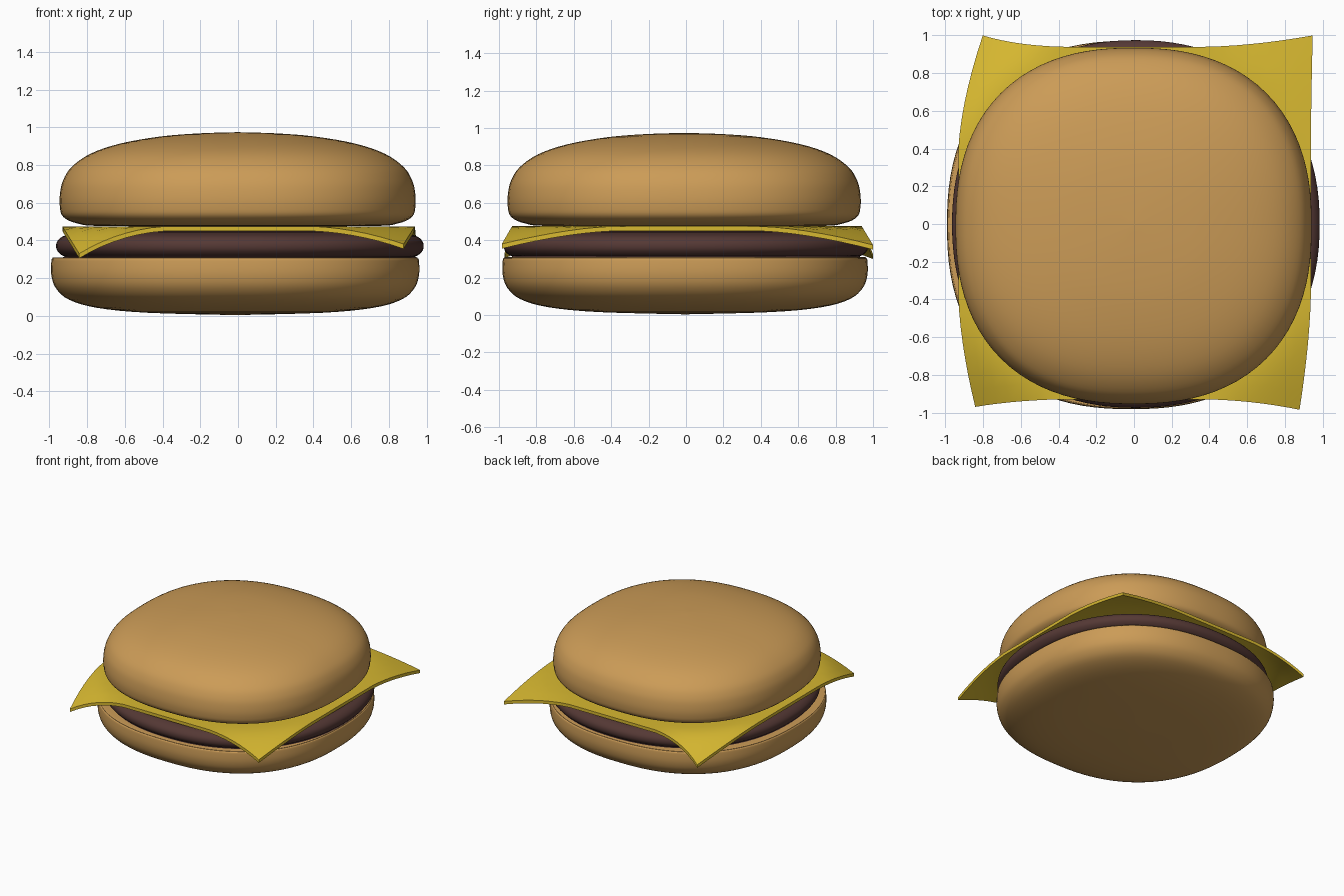
import bpy, bmesh, math
from mathutils import Vector

if "Cube" in bpy.data.objects:
    bpy.data.objects.remove(bpy.data.objects["Cube"])


def material(name, rgb):
    m = bpy.data.materials.new(name)
    m.diffuse_color = (*rgb, 1)
    m.use_nodes = True
    m.node_tree.nodes["Principled BSDF"].inputs["Base Color"].default_value = m.diffuse_color
    return m


def finish(bm, name, mat, angle):
    bmesh.ops.recalc_face_normals(bm, faces=bm.faces)
    me = bpy.data.meshes.new(name)
    bm.to_mesh(me)
    bm.free()
    ob = bpy.data.objects.new(name, me)
    bpy.context.collection.objects.link(ob)
    me.materials.append(mat)
    bpy.ops.object.select_all(action='DESELECT')
    ob.select_set(True)
    bpy.context.view_layer.objects.active = ob
    bpy.ops.object.shade_smooth_by_angle(angle=math.radians(angle))


def smooth_profile(pts, steps=4):
    # Catmull-Rom curve through the profile points
    p = [Vector(q) for q in [pts[0]] + pts + [pts[-1]]]
    out = []
    for a, b, c, d in zip(p, p[1:], p[2:], p[3:]):
        for i in range(steps):
            t = i / steps
            out.append(0.5 * (2 * b + (c - a) * t + (2 * a - 5 * b + 4 * c - d) * t * t
                              + (3 * b - a - 3 * c + d) * t ** 3))
    return out + [p[-1]]


def rounded_disc(name, pts, centre, power, mat, segs=96):
    # profile swept around a slightly squared circle
    bm = bmesh.new()
    prof = smooth_profile(pts)
    rings = []
    for r, z in prof[1:-1]:
        ring = []
        for i in range(segs):
            a = 2 * math.pi * i / segs
            c, s = math.cos(a), math.sin(a)
            k = r / (abs(c) ** power + abs(s) ** power) ** (1 / power)
            ring.append(bm.verts.new((centre[0] + k * c, centre[1] + k * s, z)))
        rings.append(ring)
    for lo, hi in zip(rings, rings[1:]):
        for i in range(segs):
            j = (i + 1) % segs
            bm.faces.new((lo[i], lo[j], hi[j], hi[i]))
    for ring, z in ((rings[0], prof[0].y), (rings[-1], prof[-1].y)):
        tip = bm.verts.new((*centre, z))
        for i in range(segs):
            bm.faces.new((ring[i], ring[(i + 1) % segs], tip))
    finish(bm, name, mat, 50)


bread = material("bread", (0.60, 0.33, 0.095))
meat = material("meat", (0.09, 0.04, 0.035))
yellow = material("cheese_yellow", (0.68, 0.48, 0.03))

# Bottom bun
rounded_disc("bottom_bun",
             [(0, 0.004), (0.46, 0.016), (0.73, 0.042), (0.88, 0.085), (0.95, 0.145), (0.975, 0.215),
              (0.975, 0.29), (0.968, 0.305), (0.95, 0.31), (0.8, 0.31), (0, 0.31)],
             (-0.015, -0.005), 2.36, bread)

# Patty
rounded_disc("patty",
             [(0, 0.308), (0.85, 0.308), (0.93, 0.315), (0.965, 0.34), (0.975, 0.37), (0.965, 0.4),
              (0.93, 0.425), (0.85, 0.44), (0.7, 0.448), (0, 0.45)],
             (0.01, 0), 2.2, meat)

# Top bun
rounded_disc("top_bun",
             [(0, 0.475), (0.7, 0.476), (0.85, 0.49), (0.925, 0.525), (0.943, 0.58), (0.942, 0.65),
              (0.925, 0.72), (0.88, 0.79), (0.78, 0.86), (0.625, 0.913), (0.41, 0.951),
              (0.2, 0.968), (0, 0.974)],
             (-0.002, -0.01), 2.36, bread)

# Cheese slice: flat square whose corners droop, each by its own offset
corner = {(-1, -1): (0.09, -0.04, -0.145), (1, -1): (-0.06, -0.055, -0.095),
          (-1, 1): (0.13, 0.06, -0.15), (1, 1): (0.01, 0.06, -0.1)}
bm = bmesh.new()
bmesh.ops.create_grid(bm, x_segments=24, y_segments=24, size=0.935)
layer = bm.faces[:]
extra = bmesh.ops.extrude_face_region(bm, geom=layer)["geom"]
top = {v for v in extra if isinstance(v, bmesh.types.BMVert)}
for v in bm.verts:
    x, y = v.co.x, v.co.y
    w = max(0, (math.hypot(x, y) - 1.01) / (0.935 * math.sqrt(2) - 1.01)) ** 1.35
    off = Vector(corner[(1 if x > 0 else -1, 1 if y > 0 else -1)])
    v.co = Vector((x + 0.003, y + 0.005, 0.475 if v in top else 0.45)) + off * w
finish(bm, "cheese_slice", yellow, 40)
